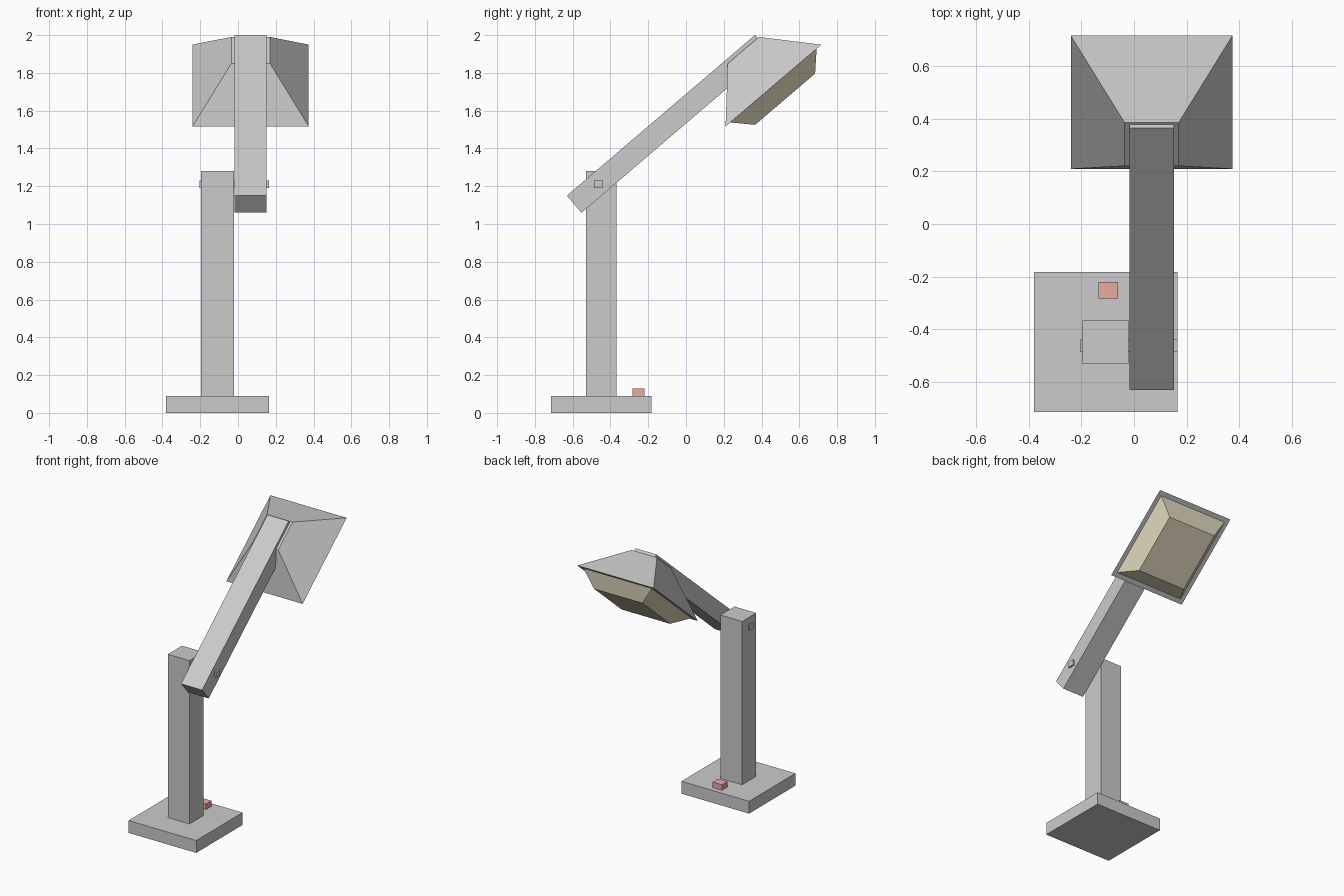
import bpy
import bmesh
import math
from mathutils import Matrix

cube = bpy.data.objects.get("Cube")
if cube:
    bpy.data.objects.remove(cube, do_unlink=True)


def make_material(name, rgb):
    mat = bpy.data.materials.new(name)
    mat.use_nodes = True
    color = (*rgb, 1.0)
    mat.diffuse_color = color
    mat.node_tree.nodes["Principled BSDF"].inputs["Base Color"].default_value = color
    return mat


def frustum(name, mat, bottom, top, low, high, matrix=Matrix()):
    """Closed four-sided block; bottom and top are (width, length), low and high its ends."""
    bm = bmesh.new()
    bmesh.ops.create_cube(bm, size=1)
    for v in bm.verts:
        size, z = (top, high) if v.co.z > 0 else (bottom, low)
        v.co = (v.co.x * size[0], v.co.y * size[1], z)
    bm.transform(matrix)
    bmesh.ops.recalc_face_normals(bm, faces=bm.faces)
    mesh = bpy.data.meshes.new(name)
    bm.to_mesh(mesh)
    bm.free()
    mesh.materials.append(mat)
    obj = bpy.data.objects.new(name, mesh)
    bpy.context.collection.objects.link(obj)
    return obj


def box(name, mat, x, y, z):
    """Upright box from its ranges along each axis."""
    size = (x[1] - x[0], y[1] - y[0])
    place = Matrix.Translation((sum(x) / 2, sum(y) / 2, 0))
    return frustum(name, mat, size, size, *z, place)


grey = make_material("light grey", (0.6, 0.6, 0.6))
cream = make_material("warm cream", (0.75, 0.69, 0.51))
pink = make_material("salmon pink", (0.81, 0.42, 0.37))

# Base, post, button and hinge pin
box("base", grey, (-0.38, 0.165), (-0.716, -0.183), (0, 0.09))
box("post", grey, (-0.195, -0.02), (-0.53, -0.368), (0.09, 1.28))
box("button", pink, (-0.135, -0.06), (-0.283, -0.22), (0.09, 0.13))
box("hinge_pin", grey, (-0.205, 0.165), (-0.487, -0.44), (1.19, 1.23))

# Tilted head: the frame sits at the centre of the shade opening, its y along the arm
tilt = Matrix.Translation((0.067, 0.463, 1.733)) @ Matrix.Rotation(math.radians(40.5), 4, "X")
arm_size = (0.17, 1.31)
frustum("arm", grey, arm_size, arm_size, 0.148, 0.267, tilt @ Matrix.Translation((0, -0.555, 0)))
frustum("lamp_shade", grey, (0.615, 0.667), (0.205, 0.216), 0, 0.246, tilt)
frustum("light_panel", cream, (0.39, 0.418), (0.555, 0.605), -0.095, 0.002, tilt)
